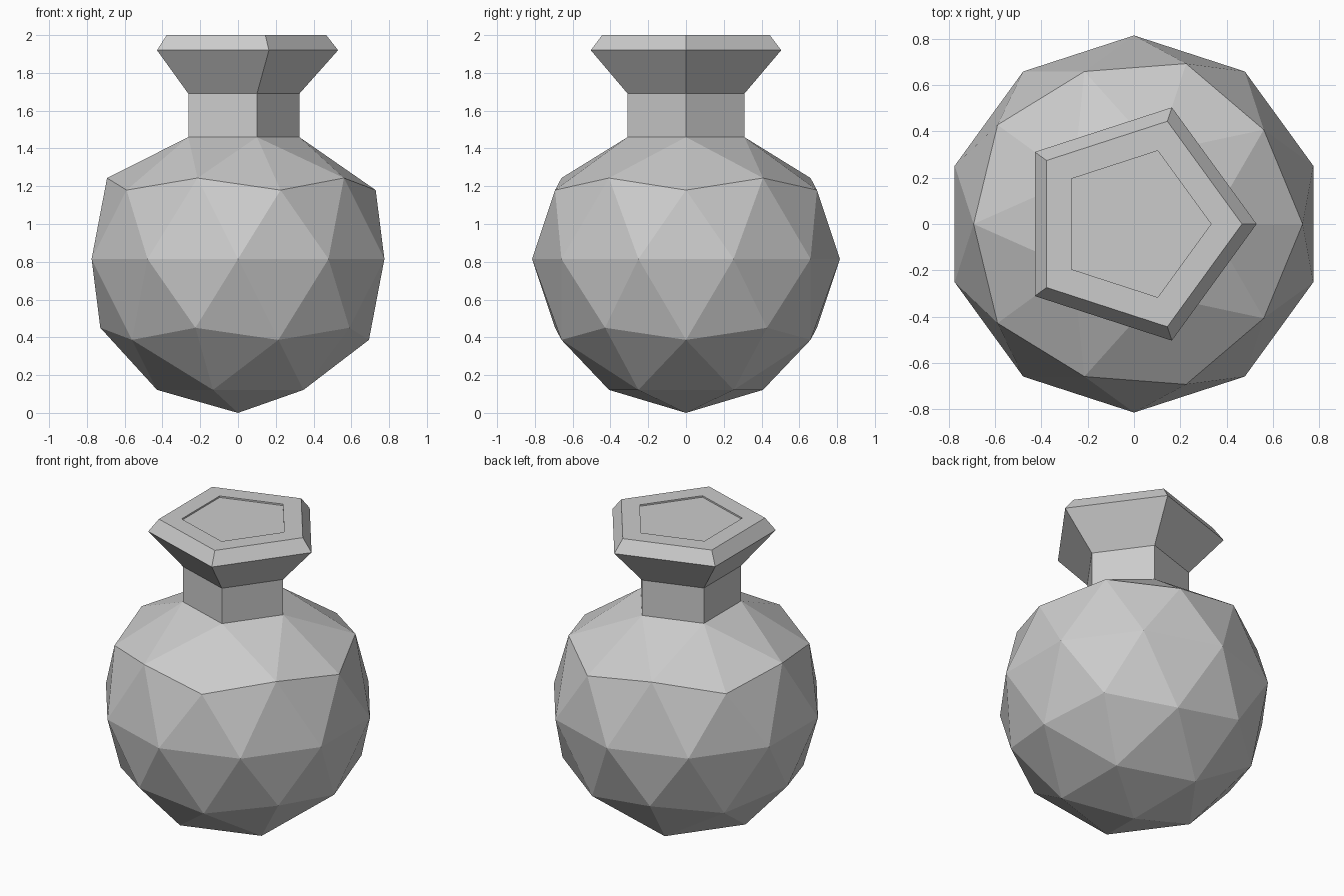
import bpy, bmesh

if "Cube" in bpy.data.objects:
    bpy.data.objects.remove(bpy.data.objects["Cube"])

RADIUS, CENTRE_Z = 0.815, 0.815

grey = bpy.data.materials.new("stone_grey")
grey.diffuse_color = (0.6, 0.6, 0.6, 1)
grey.use_nodes = True
grey.node_tree.nodes["Principled BSDF"].inputs["Base Color"].default_value = grey.diffuse_color

bm = bmesh.new()

# Faceted round body
bmesh.ops.create_icosphere(bm, subdivisions=2, radius=RADIUS)
bmesh.ops.translate(bm, verts=bm.verts, vec=(0, 0, CENTRE_Z))

# Open the top into one pentagon
top_vert = max(bm.verts, key=lambda v: v.co.z)
bmesh.ops.dissolve_verts(bm, verts=[top_vert])
cap = max(bm.faces, key=lambda f: f.calc_center_median().z)


def set_ring(face, radius, z):
    """Give the pentagon a new radius and height."""
    for v in face.verts:
        s = radius / v.co.xy.length
        v.co = (v.co.x * s, v.co.y * s, z)


# Shoulder, neck, flared rim, chamfer, mouth and shallow recess
set_ring(cap, 0.325, 1.46)
for radius, z in [(0.325, 1.69), (0.53, 1.92), (0.467, 2.0),
                  (0.333, 2.0), (0.333, 1.99)]:
    cap = bmesh.ops.extrude_discrete_faces(bm, faces=[cap])["faces"][0]
    set_ring(cap, radius, z)

bmesh.ops.recalc_face_normals(bm, faces=bm.faces)
mesh = bpy.data.meshes.new("bottle")
bm.to_mesh(mesh)
bm.free()
mesh.materials.append(grey)
bottle = bpy.data.objects.new("bottle", mesh)
bpy.context.collection.objects.link(bottle)
